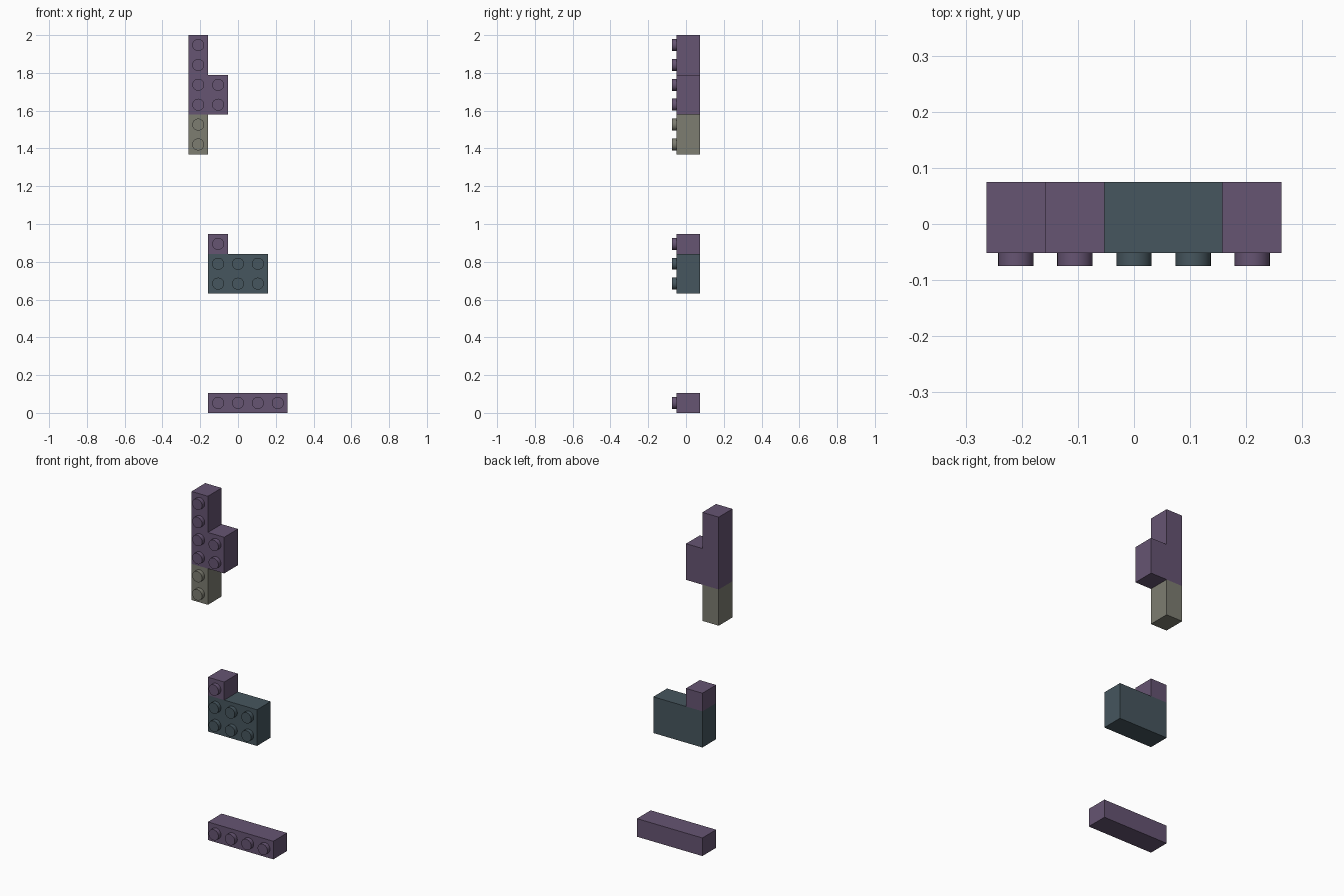
import bpy, bmesh, math
from mathutils import Matrix, Vector

if "Cube" in bpy.data.objects:
    bpy.data.objects.remove(bpy.data.objects["Cube"])

P = 2 / 19              # stud pitch: the model is 19 studs tall
DEPTH = P * 1.2         # brick thickness
STUD_H = P * 0.225
STUD_R = P * 0.3
BACK = (DEPTH + STUD_H) / 2
FRONT = BACK - DEPTH
SINK = 0.005            # stud overlap into the brick


def material(name, rgb):
    m = bpy.data.materials.new(name)
    m.diffuse_color = (*rgb, 1)
    m.use_nodes = True
    m.node_tree.nodes["Principled BSDF"].inputs["Base Color"].default_value = m.diffuse_color
    return m


purple = material("purple", (0.133, 0.089, 0.17))
teal = material("dark_teal", (0.061, 0.093, 0.112))
olive = material("olive_grey", (0.205, 0.205, 0.165))


def brick(name, col, row, cols, rows, mat):
    bm = bmesh.new()
    # Solid body
    centre = Vector(((col + cols / 2 - 2.5) * P, (FRONT + BACK) / 2, (row + rows / 2) * P))
    bmesh.ops.create_cube(bm, size=1, matrix=Matrix.Translation(centre)
                          @ Matrix.Diagonal((cols * P, DEPTH, rows * P, 1)))
    # Round studs facing the front
    for i in range(cols):
        for j in range(rows):
            pos = Vector(((col + i - 2) * P, FRONT - (STUD_H - SINK) / 2, (row + j + 0.5) * P))
            bmesh.ops.create_cone(bm, cap_ends=True, segments=32, radius1=STUD_R, radius2=STUD_R,
                                  depth=STUD_H + SINK,
                                  matrix=Matrix.Translation(pos) @ Matrix.Rotation(math.pi / 2, 4, 'X'))
    mesh = bpy.data.meshes.new(name)
    bm.to_mesh(mesh)
    bm.free()
    mesh.materials.append(mat)
    ob = bpy.data.objects.new(name, mesh)
    bpy.context.collection.objects.link(ob)
    bpy.ops.object.select_all(action='DESELECT')
    ob.select_set(True)
    bpy.context.view_layer.objects.active = ob
    bpy.ops.object.shade_smooth_by_angle(angle=math.radians(30))


# Bottom group
brick("bottom_bar", 1, 0, 4, 1, purple)
# Middle group
brick("middle_block", 1, 6, 3, 2, teal)
brick("middle_cap", 1, 8, 1, 1, purple)
# Top group
brick("upper_post_lower", 0, 13, 1, 2, olive)
brick("upper_block", 0, 15, 2, 2, purple)
brick("upper_post_top", 0, 17, 1, 2, purple)
